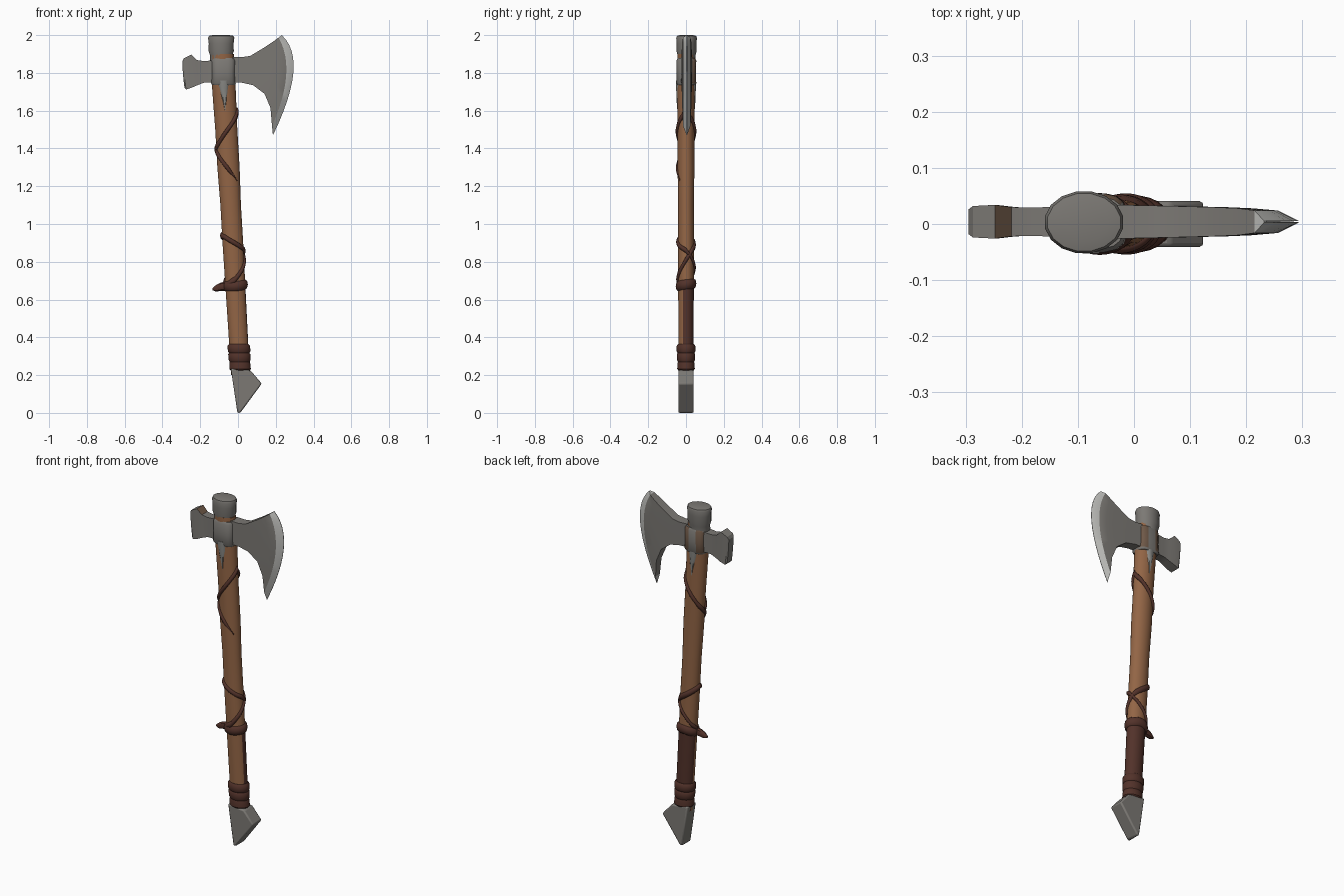
import bpy, bmesh, math
from mathutils import Vector

if "Cube" in bpy.data.objects:
    bpy.data.objects.remove(bpy.data.objects["Cube"])

def material(name, rgb):
    m = bpy.data.materials.new(name)
    m.diffuse_color = (*rgb, 1)
    m.use_nodes = True
    m.node_tree.nodes["Principled BSDF"].inputs["Base Color"].default_value = m.diffuse_color
    return m

STEEL = material("grey steel", (0.20, 0.19, 0.175))
EDGE = material("polished edge", (0.50, 0.50, 0.48))
LANGET = material("pale steel", (0.25, 0.25, 0.235))
RUST = material("rusty steel", (0.16, 0.10, 0.065))
WOOD = material("brown wood", (0.29, 0.13, 0.06))
LEATHER = material("dark leather", (0.085, 0.032, 0.023))

def loft(name, rings, mats, rule=None, bevel=0, angle=40):
    """Skin a list of equal-length rings and cap both ends."""
    bm = bmesh.new()
    vs = [[bm.verts.new(p) for p in r] for r in rings]
    n = len(vs[0])
    for a, b in zip(vs, vs[1:]):
        for i in range(n):
            bm.faces.new((a[i], a[(i + 1) % n], b[(i + 1) % n], b[i]))
    bm.faces.new(vs[0])
    bm.faces.new(vs[-1])
    bmesh.ops.recalc_face_normals(bm, faces=bm.faces)
    bm.normal_update()
    if rule:
        for f in bm.faces:
            f.material_index = rule(f.calc_center_median(), f.normal)
    me = bpy.data.meshes.new(name)
    bm.to_mesh(me)
    bm.free()
    for m in mats:
        me.materials.append(m)
    ob = bpy.data.objects.new(name, me)
    bpy.context.collection.objects.link(ob)
    if bevel:
        mod = ob.modifiers.new("bevel", 'BEVEL')
        mod.width, mod.segments = bevel, 2
    bpy.ops.object.select_all(action='DESELECT')
    bpy.context.view_layer.objects.active = ob
    ob.select_set(True)
    bpy.ops.object.shade_smooth_by_angle(angle=math.radians(angle))
    return ob

# The shaft leans and tapers: centre and radii at height z
def cx(z): return 0.025 - 0.058 * z
def rx(z): return 0.048 + 0.008 * z
def ry(z): return 0.039 + 0.004 * z

def oval(z, a, b, x=None, y=0.0, n=24, power=1.0):
    x = cx(z) if x is None else x
    pts = []
    for i in range(n):
        t = 2 * math.pi * (i + 0.5) / n
        c, s = math.cos(t), math.sin(t)
        pts.append((x + a * math.copysign(abs(c) ** power, c),
                    y + b * math.copysign(abs(s) ** power, s), z))
    return pts

def shaft_rings(spec):
    return [oval(z, rx(z) + d, ry(z) + d) for z, d in spec]

# Wooden shaft, its lower back covered in leather
def sleeve(c, n):
    return int(c.z < 0.69 and n.x * 0.35 + n.y * 0.94 > -0.1)
loft("shaft", shaft_rings([(0.2, 0), (0.36, 0), (0.5, 0), (0.69, 0), (0.9, 0),
     (1.1, -.002), (1.3, 0.001), (1.5, -.001), (1.7, 0.001), (1.9, 0)]), [WOOD, LEATHER], sleeve)

# Leather grip wrap at the bottom
loft("grip_wrap", shaft_rings([(0.225, 0.001), (0.232, 0.007), (0.26, 0.006), (0.27, 0.003),
     (0.28, 0.008), (0.31, 0.009), (0.317, 0.004), (0.326, 0.010), (0.355, 0.009),
     (0.365, 0.001)]), [LEATHER])

# Straps: flattened cord following (degrees, height) points; 0 = +x, 270 = front
def strap(name, path, w=0.014, t=0.010, taper=False):
    rings, steps = [], 8
    total = (len(path) - 1) * steps
    for k in range(total + 1):
        i = min(k // steps, len(path) - 2)
        f = k / steps - i
        ang = math.radians(path[i][0] * (1 - f) + path[i + 1][0] * f)
        z = path[i][1] * (1 - f) + path[i + 1][1] * f
        s = max(0.25, min(1, (total - k) / steps)) if taper else 1
        ring = []
        for j in range(8):
            p = 2 * math.pi * j / 8
            o = t * s * math.cos(p)
            ring.append((cx(z) + (rx(z) + o) * math.cos(ang),
                         (ry(z) + o) * math.sin(ang), z + w * s * math.sin(p)))
        rings.append(ring)
    loft(name, rings, [LEATHER], angle=60)

strap("upper_strap_front", [(360, 1.60), (315, 1.55), (270, 1.49), (225, 1.43), (180, 1.39)], 0.018)
strap("upper_strap_back", [(0, 1.59), (45, 1.55), (90, 1.49), (135, 1.43), (180, 1.39)], 0.018)
strap("upper_strap_tail", [(180, 1.40), (225, 1.35), (270, 1.29), (315, 1.23)], 0.017, taper=True)
strap("lower_strap_a", [(180, 0.94), (225, 0.93), (270, 0.905), (315, 0.88), (360, 0.86),
                        (405, 0.82), (450, 0.77), (495, 0.72), (540, 0.69)])
strap("lower_strap_b", [(180, 0.94), (135, 0.92), (90, 0.89), (45, 0.86), (0, 0.81),
                        (-45, 0.755), (-90, 0.705), (-135, 0.68), (-180, 0.67)], 0.018)
strap("knot_band", [(0, 0.68), (90, 0.685), (180, 0.67), (270, 0.67), (360, 0.68)], 0.026, 0.013)

# Loose end of the knot sticking out to the left
loft("knot_tail", [[(x, r * 0.8 * math.cos(p) - 0.005, z + r * math.sin(p))
     for p in [2 * math.pi * j / 8 for j in range(8)]]
     for x, z, r in [(-0.05, 0.672, 0.026), (-0.09, 0.668, 0.022), (-0.115, 0.660, 0.018),
                     (-0.135, 0.655, 0.006)]], [LEATHER])

# Steel spike at the foot
foot = [(-0.038, 0.235), (0.066, 0.225), (0.126, 0.155), (0.012, 0.0), (-0.003, 0.0)]
loft("foot_spike", [[(x, y, z) for x, z in foot] for y in (-0.041, 0.041)], [STEEL], bevel=0.012)

# Flared steel cap on top
loft("top_cap", [oval(z, a, b, -0.089, 0.003, 16) for z, a, b in [
     (1.86, 0.060, 0.047), (1.895, 0.061, 0.049), (1.915, 0.068, 0.054), (1.955, 0.067, 0.053),
     (1.985, 0.071, 0.056), (1.996, 0.066, 0.052), (2.0, 0.045, 0.035)]], [STEEL], angle=35)

# Socket gripping the shaft, rusty on part of its back
def back_rust(c, n):
    return int(n.y > 0.3 and abs(n.z) < 0.5 and abs(c.x + 0.077) > 0.025)
loft("socket", [oval(z, a, b, -0.077, 0.002, 16, 0.6) for z, a, b in [
     (1.735, 0.060, 0.046), (1.745, 0.066, 0.053), (1.80, 0.062, 0.052), (1.865, 0.064, 0.053),
     (1.878, 0.058, 0.046)]], [STEEL, RUST], back_rust)

# Pointed langets below the socket, showing on front and back
loft("langets", [oval(z, a, b, cx(z), 0, 12, 0.8) for z, a, b in [
     (1.76, 0.042, 0.054), (1.70, 0.031, 0.053), (1.65, 0.018, 0.051),
     (1.60, 0.004, 0.047)]], [LANGET])

# Head parts: columns of (top, middle, bottom, half thickness) lofted along x
def head(name, columns, mats, rule=None, n=12):
    rings = []
    for top, mid, bot, h in columns:
        a, m, b = Vector(top), Vector(mid), Vector(bot)
        pts = []
        for k in range(n + 1):
            t = k / n
            pts.append(a * (2*t - 1) * (t - 1) + m * 4 * t * (1 - t) + b * t * (2*t - 1))
        rings.append([(p.x, 0.004 - h, p.y) for p in pts] +
                     [(p.x, 0.004 + h, p.y) for p in reversed(pts)])
    return loft(name, rings, mats, rule, angle=25)

blade = head("blade", [
    ((-0.03, 1.885), (-0.03, 1.817), (-0.03, 1.75), 0.030),
    ((0.02, 1.883), (0.025, 1.815), (0.02, 1.748), 0.029),
    ((0.065, 1.890), (0.075, 1.81), (0.08, 1.735), 0.028),
    ((0.14, 1.935), (0.165, 1.805), (0.14, 1.69), 0.026),
    ((0.185, 1.965), (0.21, 1.79), (0.172, 1.615), 0.024),
    ((0.215, 1.987), (0.255, 1.785), (0.180, 1.52), 0.020),
    ((0.232, 2.0), (0.293, 1.80), (0.185, 1.47), 0.001)], [STEEL, EDGE])
# The outermost strip of the blade is the polished cutting edge
count = len(blade.data.polygons) - 2
for p in blade.data.polygons:
    if count * 5 // 6 <= p.index < count or p.index == count + 1:
        p.material_index = 1

# Hammer poll on the left, with a rusty strip on top
head("hammer_poll", [
    ((-0.12, 1.868), (-0.12, 1.81), (-0.12, 1.75), 0.028),
    ((-0.18, 1.862), (-0.18, 1.80), (-0.18, 1.748), 0.025),
    ((-0.218, 1.868), (-0.215, 1.80), (-0.21, 1.737), 0.026),
    ((-0.248, 1.897), (-0.25, 1.80), (-0.245, 1.722), 0.030),
    ((-0.287, 1.877), (-0.283, 1.79), (-0.275, 1.712), 0.028),
    ((-0.295, 1.862), (-0.291, 1.79), (-0.283, 1.72), 0.022)], [STEEL, RUST],
    lambda c, n: int(n.z > 0.5 and -0.245 < c.x < -0.22))
